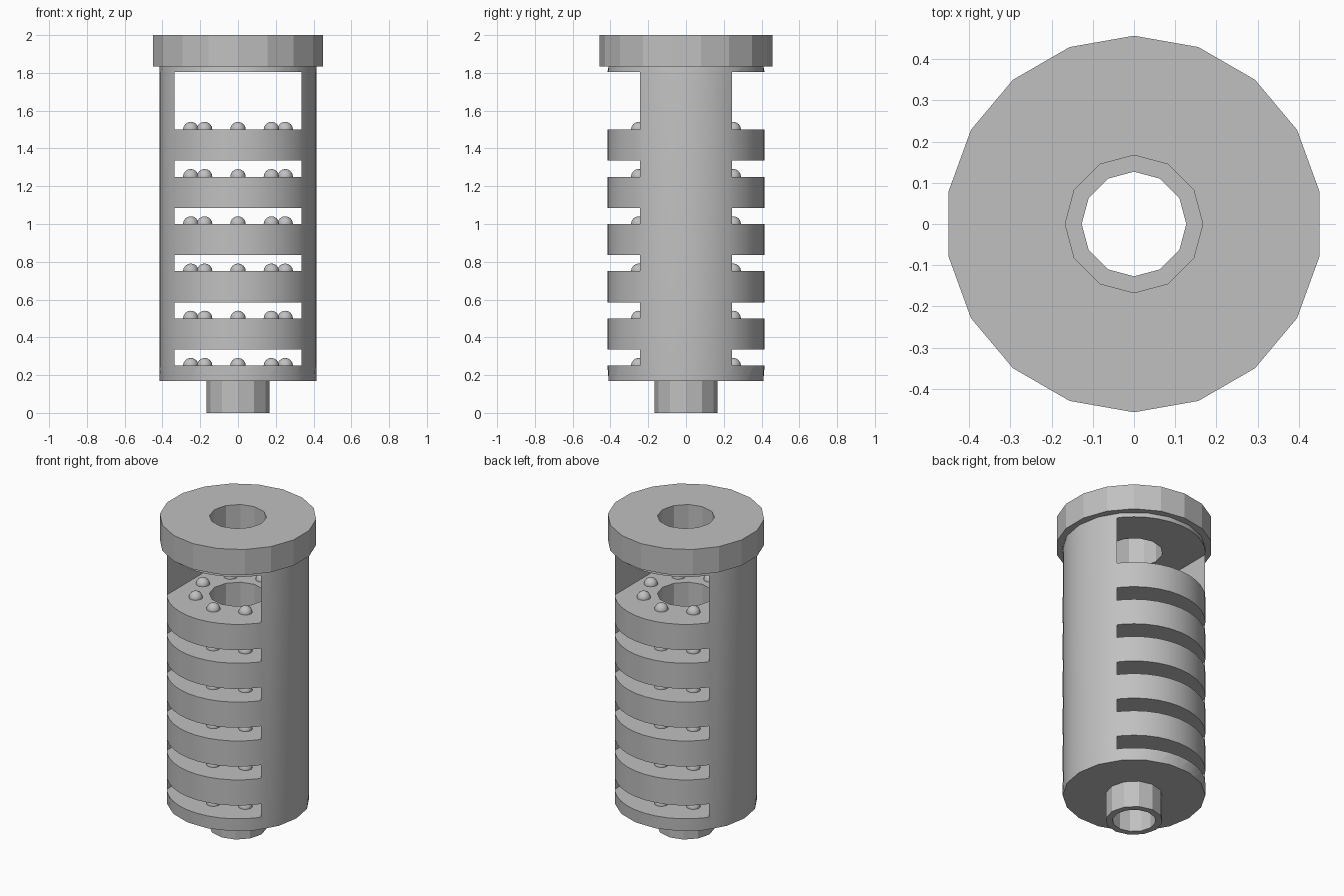
import bpy, bmesh, math

old = bpy.data.objects.get("Cube")
if old:
    bpy.data.objects.remove(old, do_unlink=True)

grey = bpy.data.materials.new("plain_grey")
grey.use_nodes = True
grey.diffuse_color = (0.53, 0.53, 0.53, 1)
grey.node_tree.nodes["Principled BSDF"].inputs["Base Color"].default_value = (0.53, 0.53, 0.53, 1)


def finish(name, bm):
    bmesh.ops.recalc_face_normals(bm, faces=bm.faces)
    mesh = bpy.data.meshes.new(name)
    bm.to_mesh(mesh)
    bm.free()
    mesh.materials.append(grey)
    ob = bpy.data.objects.new(name, mesh)
    bpy.context.collection.objects.link(ob)
    return ob


def add_stack(bm, sides, rings, start=0.0, flat=1.0):
    """Closed solid of rings (radius, z); the end rings pull odd corners in by flat."""
    loops = []
    for k, (r, z) in enumerate(rings):
        pull = flat if k in (0, len(rings) - 1) else 1.0
        loop = []
        for i in range(sides):
            a = start + math.tau * i / sides
            q = r * (pull if i % 2 else 1.0)
            loop.append(bm.verts.new((q * math.cos(a), q * math.sin(a), z)))
        loops.append(loop)
    for low, high in zip(loops, loops[1:]):
        for i in range(sides):
            j = (i + 1) % sides
            bm.faces.new((low[i], low[j], high[j], high[i]))
    bm.faces.new(loops[0][::-1])
    bm.faces.new(loops[-1])


def stack(name, *args, **kw):
    bm = bmesh.new()
    add_stack(bm, *args, **kw)
    return finish(name, bm)


def cut(ob, cutter):
    mod = ob.modifiers.new("cut", 'BOOLEAN')
    mod.operation, mod.solver, mod.object = 'DIFFERENCE', 'EXACT', cutter
    cutter.hide_render = True
    cutter.hide_set(True)


def smooth(ob, degrees):
    bpy.ops.object.select_all(action='DESELECT')
    ob.select_set(True)
    bpy.context.view_layer.objects.active = ob
    bpy.ops.object.shade_smooth_by_angle(angle=math.radians(degrees))


LEVELS = [0.25 * k for k in range(1, 7)]
FLOOR, NECK, TOP = 0.17, 1.835, 2.0

# Main body, cap and bottom spigot
body = stack("body", 36, [(0.416, FLOOR), (0.416, 0.25), (0.416, 1.805), (0.416, NECK)],
             flat=math.cos(math.radians(10)))
cap = stack("cap", 18, [(0.457, NECK), (0.457, TOP)], start=math.pi / 2)
spigot = stack("spigot", 12, [(0.167, 0), (0.167, FLOOR)])

# Slots through the body, front to back
bm = bmesh.new()
for z in LEVELS:
    top = 1.805 if z == LEVELS[-1] else z + 0.085
    verts = bmesh.ops.create_cube(bm, size=1)["verts"]
    bmesh.ops.scale(bm, verts=verts, vec=(0.67, 1.2, top - z))
    bmesh.ops.translate(bm, verts=verts, vec=(0, 0, (top + z) / 2))
slots = finish("slot_cutter", bm)

# Central bore, narrower in the spigot
bore = stack("bore_cutter", 12, [(0.167, FLOOR - 0.05), (0.167, TOP + 0.1)])
pipe = stack("pipe_cutter", 12, [(0.127, -0.1), (0.127, FLOOR + 0.1)])

smooth(body, 25)
cut(body, slots)
cut(body, bore)
cut(cap, bore)
cut(spigot, pipe)

# Ring of eight bearing balls on each shelf
bm = bmesh.new()
for z in LEVELS:
    for i in range(8):
        a = math.tau * i / 8
        verts = bmesh.ops.create_uvsphere(bm, u_segments=12, v_segments=8, radius=0.041)["verts"]
        bmesh.ops.translate(bm, verts=verts, vec=(0.25 * math.cos(a), 0.25 * math.sin(a), z))
balls = finish("bearing_balls", bm)
smooth(balls, 40)
